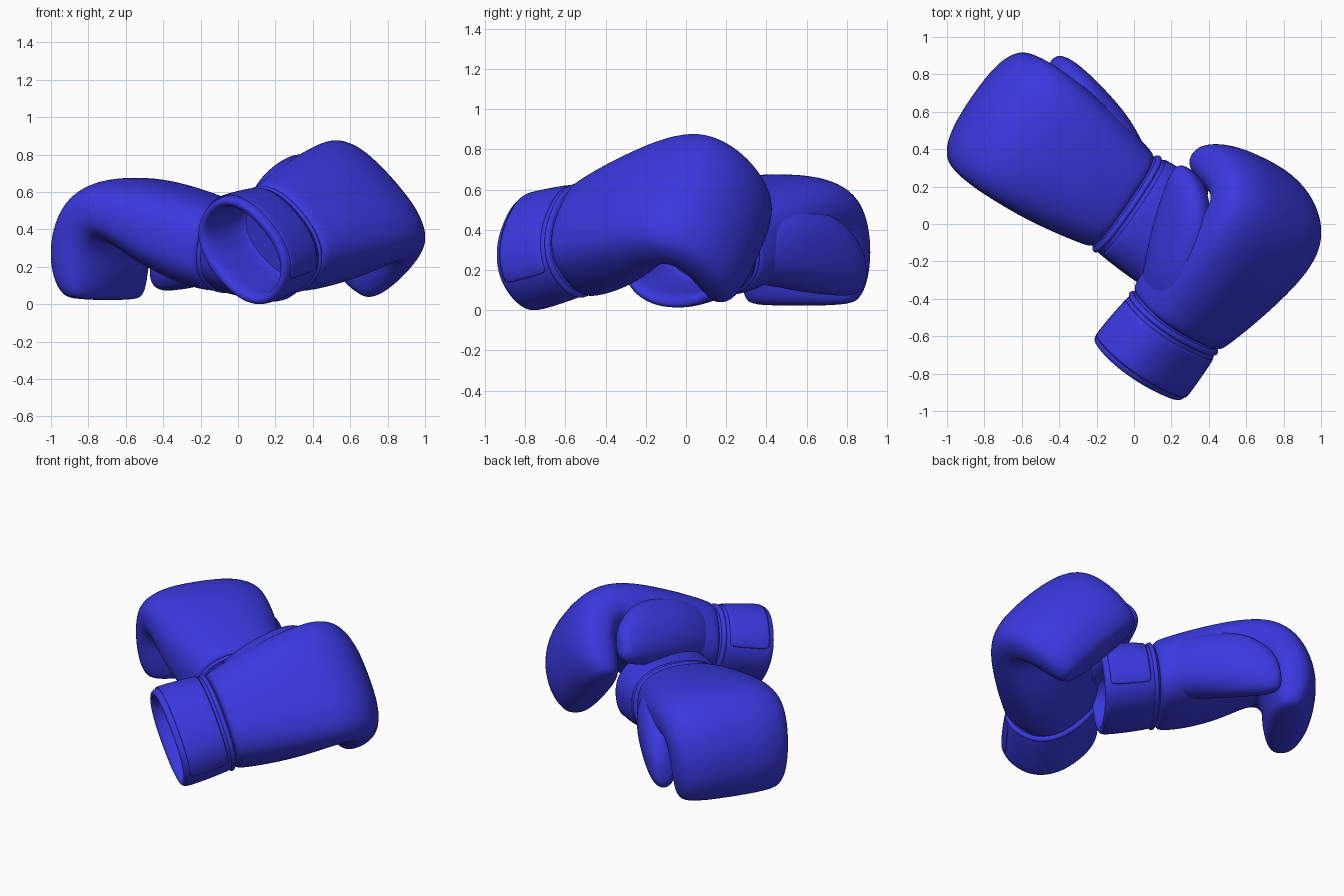
import bpy, bmesh
from math import sin, cos, pi, radians
from mathutils import Vector, Matrix

if "Cube" in bpy.data.objects:
    bpy.data.objects.remove(bpy.data.objects["Cube"])

BLUE = (0.042, 0.04, 0.74, 1)
leather = bpy.data.materials.new("blue leather")
leather.use_nodes = True
leather.diffuse_color = BLUE
bsdf = leather.node_tree.nodes["Principled BSDF"]
bsdf.inputs["Base Color"].default_value = BLUE
bsdf.inputs["Roughness"].default_value = 0.6


def ring(c, a, b, start=0, end=2 * pi, n=24, power=2.3):
    """Rounded-box cross-section around c, spanned by half axes a and b."""
    c, a, b = Vector(c), Vector(a), Vector(b)
    closed = end - start > 6.28
    pts = []
    for i in range(n if closed else n + 1):
        t = start + (end - start) * i / n
        s, k = sin(t), cos(t)
        ps = abs(s) ** (2 / power) * (1 if s >= 0 else -1)
        pk = abs(k) ** (2 / power) * (1 if k >= 0 else -1)
        pts.append(c + a * pk + b * ps)
    return pts


def loft(name, rings, place, closed=True, subsurf=2, solidify=0):
    """Skin a row of rings, put it in place and shade it smooth."""
    bm = bmesh.new()
    rows = [[bm.verts.new(p) for p in r] for r in rings]
    n = len(rows[0])
    for lo, hi in zip(rows, rows[1:]):
        for i in range(n if closed else n - 1):
            j = (i + 1) % n
            bm.faces.new((lo[i], lo[j], hi[j], hi[i]))
    if closed:
        bm.faces.new(rows[0])
        bm.faces.new(rows[-1])
    bmesh.ops.transform(bm, matrix=place, verts=bm.verts)
    bmesh.ops.recalc_face_normals(bm, faces=bm.faces)
    for f in bm.faces:
        f.smooth = True
    mesh = bpy.data.meshes.new(name)
    bm.to_mesh(mesh)
    bm.free()
    mesh.materials.append(leather)
    ob = bpy.data.objects.new(name, mesh)
    bpy.context.collection.objects.link(ob)
    if solidify:
        mod = ob.modifiers.new("thickness", "SOLIDIFY")
        mod.thickness = solidify
        mod.offset = 0
    mod = ob.modifiers.new("smooth", "SUBSURF")
    mod.levels = mod.render_levels = subsurf


# Mitt side profile: back of hand (x, z), palm (x, z), half width
MITT = [
    (-.02, .19, -.02, -.19, .26), (-.01, .235, -.01, -.23, .30),
    (.04, .25, .04, -.24, .315), (.2, .28, .2, -.22, .35),
    (.4, .30, .4, -.16, .38), (.57, .305, .54, -.09, .39),
    (.75, .275, .62, -.06, .395), (.89, .17, .64, -.10, .39),
    (.96, .0, .64, -.15, .38), (.965, -.16, .63, -.21, .37),
    (.93, -.28, .63, -.29, .355), (.87, -.36, .64, -.35, .33),
    (.81, -.39, .68, -.38, .28),
]
# Thumb: centre (x, y, z), half width, half height
THUMB = [
    (.0, .14, .0, .10, .12), (.04, .16, .0, .14, .17),
    (.2, .22, -.01, .165, .2), (.36, .285, -.05, .145, .215),
    (.51, .34, -.09, .12, .21), (.61, .37, -.14, .10, .18),
    (.68, .385, -.18, .075, .13), (.705, .385, -.20, .04, .06),
]
# Cuff wall, outside then inside: x, half width, half height
CUFF = [
    (.01, .25, .18), (-.02, .29, .21), (-.035, .305, .23),
    (-.18, .315, .243), (-.33, .32, .248), (-.36, .31, .24),
    (-.365, .285, .21), (-.34, .265, .18), (-.2, .255, .165),
    (-.06, .24, .15), (-.04, .19, .12),
]


def glove(side, place):
    rings = []
    for tx, tz, bx, bz, w in MITT:
        top, low = Vector((tx, 0, tz)), Vector((bx, 0, bz))
        rings.append(ring((top + low) / 2, (0, w, 0), (top - low) / 2, power=2.6))
    loft(side + "_mitt", rings, place)

    loft(side + "_thumb",
         [ring((x, y, z), (0, w, 0), (0, 0, h), power=2.2) for x, y, z, w, h in THUMB],
         place)
    loft(side + "_cuff",
         [ring((x, 0, 0), (0, w, 0), (0, 0, h)) for x, w, h in CUFF], place)

    # Raised welt between cuff and mitt
    loft(side + "_wrist_welt",
         [ring((x, 0, 0), (0, .28 + g, 0), (0, 0, .205 + g))
          for x, g in ((-.06, .0), (-.053, .03), (-.04, .036), (-.025, .03), (-.02, .0))],
         place)

    # Closing strap wrapped over the back of the cuff
    loft(side + "_wrist_strap",
         [ring((x, 0, 0), (0, w, 0), (0, 0, h), -.5, pi * .9)
          for x, w, h in ((-.33, .32, .248), (-.25, .318, .246),
                          (-.16, .314, .242), (-.07, .308, .234))],
         place, closed=False, subsurf=1, solidify=.008)


def pose(location, heading, pitch, roll):
    return (Matrix.Translation(location)
            @ Matrix.Rotation(radians(heading), 4, "Z")
            @ Matrix.Rotation(radians(-pitch), 4, "Y")
            @ Matrix.Rotation(radians(roll), 4, "X"))


MIRROR = Matrix.Scale(-1, 4, (0, 1, 0))
glove("right", pose((.235, -.5, .355), 52.2, 11.5, 47))
glove("left", pose((-.07, .13, .30), 145.5, 8, 0) @ MIRROR)
